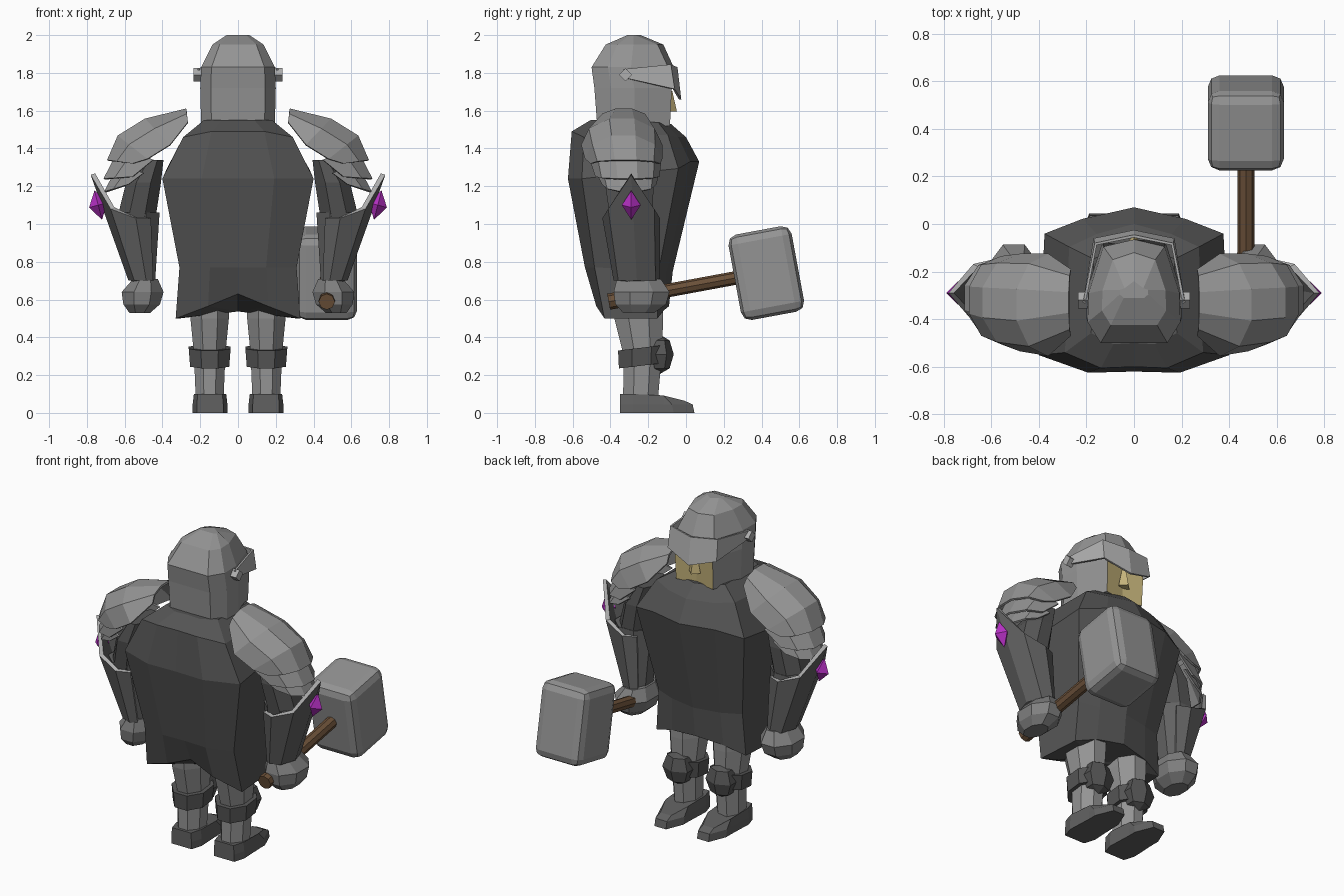
import bpy, bmesh, math
from mathutils import Matrix

cube = bpy.data.objects.get("Cube")
if cube:
    bpy.data.objects.remove(cube)


def material(name, r, g, b):
    m = bpy.data.materials.new(name)
    m.use_nodes = True
    m.diffuse_color = (r, g, b, 1)
    m.node_tree.nodes["Principled BSDF"].inputs["Base Color"].default_value = (r, g, b, 1)
    return m


CLOTH = material("dark_cloth", .09, .09, .09)
STEEL = material("steel", .295, .295, .295)
BRIGHT = material("bright_steel", .43, .43, .43)
DARK = material("dark_steel", .12, .12, .12)
GLOVE = material("glove_grey", .22, .22, .22)
WOOD = material("wood", .145, .08, .04)
SKIN = material("skin", .57, .46, .2)
GEM = material("purple_gem", .47, .03, .56)


def finish(name, bm, mats, mirror=False, thick=0, rim=0):
    bmesh.ops.recalc_face_normals(bm, faces=bm.faces)
    me = bpy.data.meshes.new(name)
    bm.to_mesh(me)
    bm.free()
    ob = bpy.data.objects.new(name, me)
    bpy.context.collection.objects.link(ob)
    for m in mats:
        me.materials.append(m)
    if thick:
        s = ob.modifiers.new("thickness", "SOLIDIFY")
        s.thickness = thick
        s.material_offset_rim = rim
    if mirror:
        ob.modifiers.new("mirror", "MIRROR").use_mirror_merge = False


def loft(rings, closed=True):
    """Skin a list of equal-length rings, capping the ends of closed ones."""
    bm = bmesh.new()
    vs = [[bm.verts.new(p) for p in r] for r in rings]
    n = len(vs[0])
    for a, b in zip(vs, vs[1:]):
        for i in range(n if closed else n - 1):
            j = (i + 1) % n
            bm.faces.new((a[i], a[j], b[j], b[i]))
    if closed:
        bm.faces.new(vs[0])
        bm.faces.new(vs[-1])
    return bm


def ngon(x, y, z, rx, ry, n=8):
    return [(x + rx * math.cos(a), y + ry * math.sin(a), z)
            for a in (math.tau * (i + .5) / n for i in range(n))]


def symmetric(half):
    """Close a half outline running from back centre to front centre."""
    return half + [(-x, y, z) for x, y, z in half[-2:0:-1]]


# Tunic with notched hem: back z, front z, half width, back y, front y
rings = []
for k, (zb, zf, w, yb, yf) in enumerate([
        (.50, .50, .33, -.47, -.09), (.77, .75, .31, -.53, -.07), (1.24, 1.33, .40, -.62, .07),
        (1.49, 1.46, .29, -.60, 0), (1.55, 1.53, .18, -.50, -.08)]):
    d = yf - yb
    up = .13 if k == 0 else 0
    zm = zb + (zf - zb) * .6
    rings.append(symmetric([
        (0, yb, zb + up), (.48 * w, yb - .005, zb + up / 2), (w, yb + .1 * d, zb - (.03 if k == 3 else 0)),
        (w * .94, yf - .16 * d, zm), (.54 * w, yf - .07 * d, zf + up / 3), (0, yf, zf + up / 2)]))
bm = loft(rings)
underside = [f for f in bm.faces if len(f.verts) > 4 and f.calc_center_median().z < 1]
bmesh.ops.poke(bm, faces=underside)
finish("tunic", bm, [CLOTH])

# Helmet, wide at the back and narrow at the face: z, half width, back y, front y, face dent
rings = [symmetric([(0, yb, z), (.72 * w, yb, z), (w, yb + .2 * (yf - yb), z),
                    (.98 * w, yb + .48 * (yf - yb), z), (.66 * w, yf - .03, z), (0, yf - dent, z)])
         for z, w, yb, yf, dent in [(1.52, .195, -.47, -.055, .05), (1.72, .2, -.485, -.045, .05),
                                    (1.83, .195, -.5, -.065, 0), (1.95, .135, -.425, -.12, 0),
                                    (2, .06, -.31, -.24, 0)]]
bm = loft(rings)
for f in bm.faces:
    c = f.calc_center_median()
    f.material_index = 1 if c.y > -.13 and abs(c.x) < .1 and c.z < 1.75 else 0
finish("helmet", bm, [STEEL, SKIN])

# Nose
bm = bmesh.new()
bmesh.ops.create_cone(bm, cap_ends=True, segments=4, radius1=.04, radius2=.015, depth=.11)
bmesh.ops.translate(bm, verts=bm.verts, vec=(0, -.088, 1.65))
finish("nose", bm, [SKIN])

# Visor and its pivots
edge_top = [(.215, -.33, 1.82), (.165, -.08, 1.845), (0, -.045, 1.83)]
edge_low = [(.215, -.33, 1.775), (.17, -.06, 1.715), (0, -.025, 1.66)]
full = lambda e: e + [(-x, y, z) for x, y, z in e[1::-1]]
finish("visor", loft([full(edge_top), full(edge_low)], closed=False), [BRIGHT], thick=.012)
bm = bmesh.new()
bmesh.ops.create_cone(bm, cap_ends=True, segments=4, radius1=.035, radius2=.035, depth=.05)
bm.transform(Matrix.Translation((.21, -.32, 1.79)) @ Matrix.Rotation(math.pi / 2, 4, 'Y'))
finish("visor_pivots", bm, [BRIGHT], True)


# Layered shoulder plates: top x, top z, bottom x, bottom z, half depth, middle y
def arch(tx, tz, bx, bz, ry, yc):
    return [(bx + (tx - bx) * math.sin(a), yc + ry * math.cos(a), bz + (tz - bz) * math.sin(a))
            for a in (math.pi * i / 5 for i in range(6))]


plates = {
    "upper_shoulder_plates": [(.275, 1.615, .265, 1.54, .14, -.33), (.5, 1.565, .36, 1.42, .215, -.34),
                              (.645, 1.475, .48, 1.345, .205, -.33), (.70, 1.34, .56, 1.32, .185, -.32)],
    "middle_shoulder_plates": [(.63, 1.42, .45, 1.34, .19, -.32), (.72, 1.24, .56, 1.25, .17, -.31)],
    "lower_shoulder_plates": [(.64, 1.32, .50, 1.27, .165, -.31), (.715, 1.17, .58, 1.21, .145, -.3)],
}
for name, data in plates.items():
    finish(name, loft([arch(*d) for d in data], closed=False), [STEEL], True, thick=.012)

# Arms
finish("upper_arms", loft([ngon(.45, -.30, 1.34, .06, .12), ngon(.50, -.30, 1.22, .10, .14),
                           ngon(.54, -.29, 1.02, .11, .12)]), [CLOTH], True)
finish("forearms", loft([ngon(.54, -.29, 1.06, .135, .125), ngon(.50, -.26, .68, .065, .1)]), [DARK], True)

# Flared bracers, open on the inner side, with a pale rim
top, low = [], []
for deg, lift in ((-130, 0), (-100, 0), (-52, .05), (0, .23), (52, .05), (100, 0), (130, 0)):
    c, s = math.cos(math.radians(deg)), math.sin(math.radians(deg))
    top.append((.57 + (.21 if deg == 0 else .17) * c, -.29 + .155 * s, 1.03 + lift))
    low.append((.5 + .08 * c, -.26 + .125 * s, .70))
finish("bracers", loft([low, top], closed=False), [DARK, BRIGHT], True, thick=.025, rim=1)

# Bracer gems
bm = bmesh.new()
for sign in (1, -1):
    bmesh.ops.create_cone(bm, segments=4, radius1=.05, radius2=0, depth=.08,
                          matrix=Matrix.Translation((0, 0, .04 * sign))
                          @ Matrix.Rotation(0 if sign > 0 else math.pi, 4, 'X'))
bmesh.ops.remove_doubles(bm, verts=bm.verts, dist=.001)
bm.transform(Matrix.Translation((.74, -.29, 1.1)) @ Matrix.Rotation(.25, 4, 'Y'))
finish("bracer_gems", bm, [GEM], True)

# Gloves: rounded blocks
finish("fists", loft([ngon(.52, -.25, .53, .06, .09), ngon(.51, -.24, .575, .105, .145),
                      ngon(.505, -.235, .64, .12, .16), ngon(.49, -.25, .71, .07, .125)]), [GLOVE], True)

# Legs
finish("legs", loft([ngon(.15, -.26, .66, .11, .15), ngon(.15, -.25, .50, .11, .14),
                     ngon(.15, -.23, .31, .09, .11), ngon(.15, -.24, .08, .08, .1)]), [STEEL], True)

# Knee bands rising to the front, with a bulging guard
slope = lambda ring: [(x, y, z + .12 * (y + .235)) for x, y, z in ring]
finish("knee_bands", loft([slope(ngon(.15, -.235, .25, .112, .13)),
                           slope(ngon(.15, -.235, .345, .12, .135))]), [CLOTH], True)
bm = bmesh.new()
bmesh.ops.create_uvsphere(bm, u_segments=6, v_segments=4, radius=1)
bm.transform(Matrix.Translation((.15, -.14, .31)) @ Matrix.Diagonal((.1, .075, .105, 1)))
finish("knee_guards", bm, [CLOTH], True)


# Boots tapering to the toe
def sole(z, toe, inset):
    half = [(.07, -.35), (.092, -.28), (.085, -.12), (.085, toe - .12), (.04, toe - .01)]
    pts = half + [(-x, y) for x, y in reversed(half)]
    return [(.148 + x * inset, y, z if y < -.15 else min(z, .10 - .25 * (y + .15))) for x, y in pts]


finish("boots", loft([sole(0, .055, 1), sole(.045, .045, 1), sole(.1, 0, .93)]), [DARK], True)

# Hammer, lying along the grip direction
tilt = Matrix.Rotation(math.radians(10.5), 4, 'X')
for name, y, z, radius, depth in (("hammer_handle", -.03, .66, .036, .72),
                                  ("hammer_pommel", -.385, .593, .043, .05)):
    bm = bmesh.new()
    bmesh.ops.create_cone(bm, cap_ends=True, segments=8, radius1=radius, radius2=radius, depth=depth)
    bm.transform(Matrix.Translation((.47, y, z)) @ tilt @ Matrix.Rotation(math.pi / 2, 4, 'X'))
    finish(name, bm, [WOOD])
bm = bmesh.new()
bmesh.ops.create_cube(bm, size=1)
bm.transform(Matrix.Translation((.47, .425, .74)) @ tilt @ Matrix.Diagonal((.32, .34, .46, 1)))
bmesh.ops.bevel(bm, geom=bm.edges[:], offset=.05, segments=2, profile=.5, affect='EDGES')
finish("hammer_head", bm, [STEEL])
